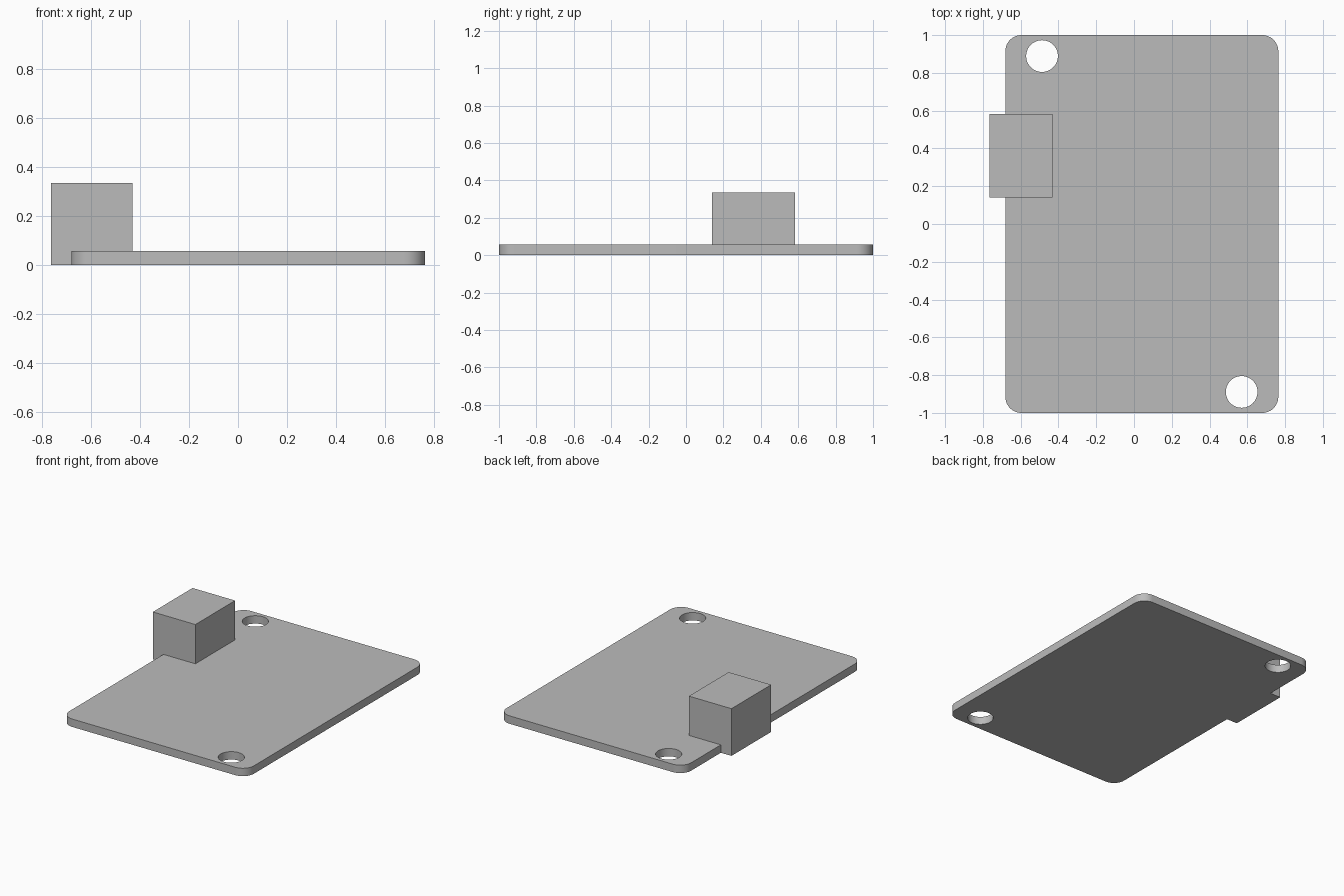
import bpy
import bmesh
from math import cos, sin, pi, radians
from mathutils import Vector, Matrix

cube = bpy.data.objects.get("Cube")
if cube:
    bpy.data.objects.remove(cube, do_unlink=True)

# Single plain material
grey = bpy.data.materials.new("light_grey")
grey.use_nodes = True
colour = (0.5, 0.5, 0.5, 1)
grey.diffuse_color = colour
grey.node_tree.nodes["Principled BSDF"].inputs["Base Color"].default_value = colour

THICK = 0.056
LEFT, RIGHT, HALF_Y = -0.681, 0.764, 1.0
ROUND = 0.085
HOLE = 0.084


def arc(cx, cy, r, start, sweep, steps):
    return [Vector((cx + r * cos(start + sweep * i / steps),
                    cy + r * sin(start + sweep * i / steps), 0))
            for i in range(steps + 1)]


def finish(bm, name):
    bmesh.ops.recalc_face_normals(bm, faces=bm.faces)
    mesh = bpy.data.meshes.new(name)
    bm.to_mesh(mesh)
    bm.free()
    mesh.materials.append(grey)
    obj = bpy.data.objects.new(name, mesh)
    bpy.context.collection.objects.link(obj)
    return obj


# Board: rounded outline with two mounting holes, filled and extruded
outline = []
corners = [(RIGHT - ROUND, HALF_Y - ROUND), (LEFT + ROUND, HALF_Y - ROUND),
           (LEFT + ROUND, ROUND - HALF_Y), (RIGHT - ROUND, ROUND - HALF_Y)]
for i, (cx, cy) in enumerate(corners):
    outline += arc(cx, cy, ROUND, i * pi / 2, pi / 2, 12)
inset_x, inset_y = 0.194, 0.111
holes = [(LEFT + inset_x, HALF_Y - inset_y), (RIGHT - inset_x, inset_y - HALF_Y)]
loops = [outline] + [arc(cx, cy, HOLE, 0, 2 * pi, 48)[:-1] for cx, cy in holes]

bm = bmesh.new()
for loop in loops:
    verts = [bm.verts.new(p) for p in loop]
    for a, b in zip(verts, verts[1:] + verts[:1]):
        bm.edges.new((a, b))
bmesh.ops.triangle_fill(bm, use_beauty=True, use_dissolve=False, edges=bm.edges[:])
top = bmesh.ops.extrude_face_region(bm, geom=bm.faces[:], use_keep_orig=True)
bmesh.ops.translate(bm, vec=(0, 0, THICK),
                    verts=[v for v in top["geom"] if isinstance(v, bmesh.types.BMVert)])
board = finish(bm, "board")

# Connector block overhanging the board's edge
bm = bmesh.new()
size = Vector((0.333, 0.444, 0.334))
centre = Vector((-0.5975, 0.361, size.z / 2))
bmesh.ops.create_cube(bm, size=1, matrix=Matrix.Translation(centre) @ Matrix.Diagonal(size).to_4x4())
finish(bm, "connector_block")

# Smooth the rounded corners and hole walls
bpy.ops.object.select_all(action="DESELECT")
board.select_set(True)
bpy.context.view_layer.objects.active = board
bpy.ops.object.shade_smooth_by_angle(angle=radians(30))
